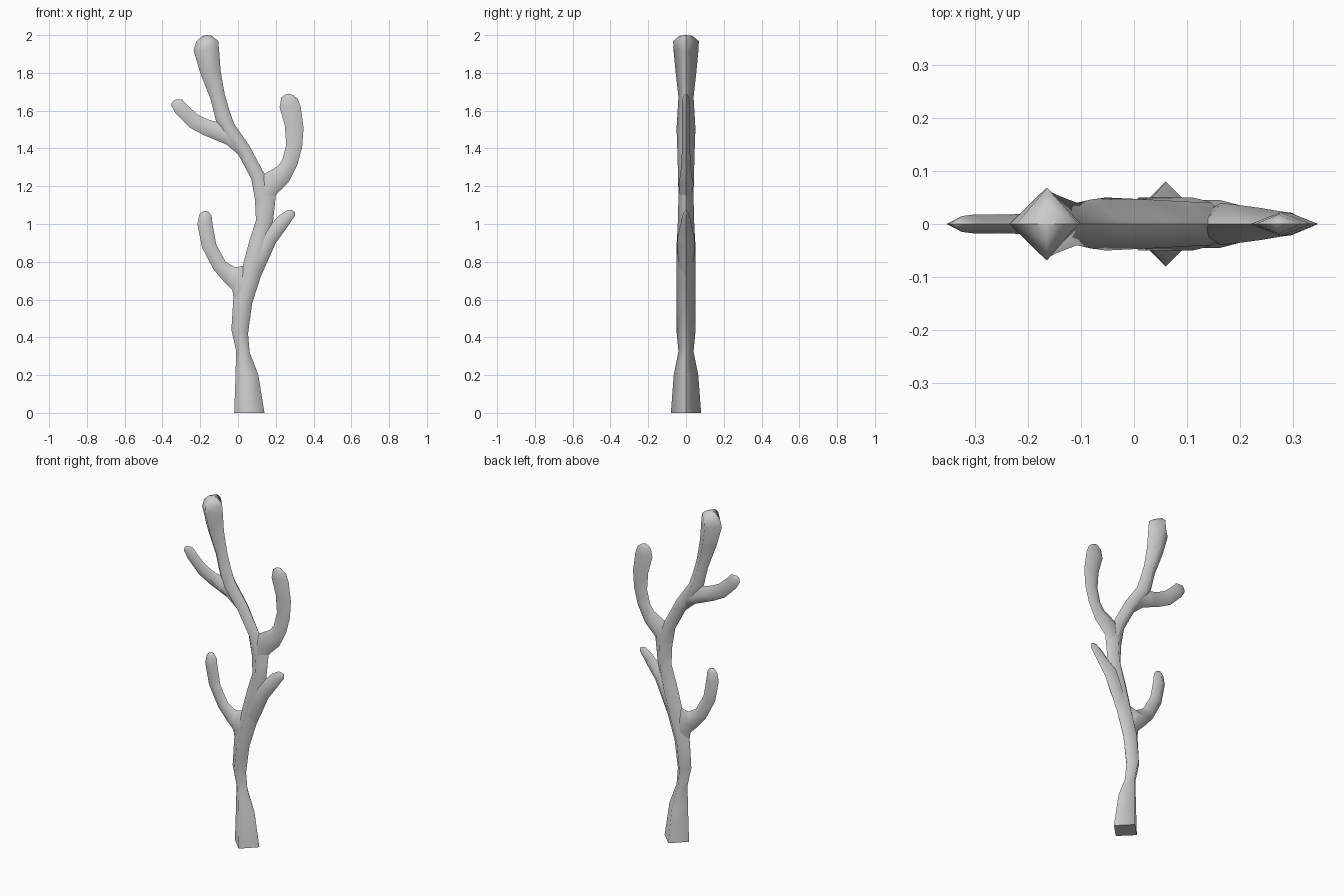
import bpy, bmesh
from mathutils import Vector


def limb(name, rings, tip):
    """Diamond-section limb. Each ring: left x,z, right x,z, half depth."""
    bm = bmesh.new()
    loops = []
    for xl, zl, xr, zr, d in rings:
        mx, mz = (xl + xr) / 2, (zl + zr) / 2
        pts = [(xl, 0, zl), (mx, -d, mz), (xr, 0, zr), (mx, d, mz)]
        loops.append([bm.verts.new(p) for p in pts])
    for a, b in zip(loops, loops[1:]):
        for i in range(4):
            j = (i + 1) % 4
            bm.faces.new((a[i], a[j], b[j], b[i]))
    bm.faces.new(loops[0])
    end = bm.verts.new((tip[0], 0, tip[1]))
    for i in range(4):
        bm.faces.new((loops[-1][i], loops[-1][(i + 1) % 4], end))
    bmesh.ops.recalc_face_normals(bm, faces=bm.faces)
    # smooth front and back halves, crease along the side seam and root cap
    root = set(loops[0])
    for f in bm.faces:
        f.smooth = True
    for e in bm.edges:
        seam = all(abs(v.co.y) < 1e-6 for v in e.verts)
        e.smooth = not (seam or all(v in root for v in e.verts))
    mesh = bpy.data.meshes.new(name)
    bm.to_mesh(mesh)
    bm.free()
    ob = bpy.data.objects.new(name, mesh)
    bpy.context.collection.objects.link(ob)
    return ob


# main stem, base to top knob
limb("trunk", [
    (-.02, 0, .14, 0, .08),
    (-.013, .2, .108, .2, .065),
    (-.01, .33, .062, .32, .04),
    (-.035, .44, .053, .42, .05),
    (-.025, .60, .075, .58, .05),
    (.025, .78, .12, .72, .05),
    (.06, .91, .16, .86, .05),
    (.095, 1.02, .185, 1.01, .043),
    (.09, 1.13, .20, 1.15, .04),
    (.07, 1.24, .14, 1.265, .042),
    (0, 1.37, .06, 1.415, .046),
    (-.085, 1.48, -.02, 1.53, .05),
    (-.118, 1.55, -.045, 1.60, .046),
    (-.145, 1.66, -.07, 1.685, .04),
    (-.20, 1.80, -.092, 1.81, .055),
    (-.235, 1.92, -.10, 1.92, .066),
    (-.222, 1.965, -.105, 1.97, .068),
    (-.19, 1.995, -.14, 1.997, .035),
], (-.165, 2.0))

# lower left branch
limb("lower_left_branch", [
    (-.022, .60, .06, .70, .03),
    (-.03, .65, .03, .78, .042),
    (-.07, .69, -.015, .77, .036),
    (-.13, .76, -.065, .80, .03),
    (-.19, .875, -.115, .89, .027),
    (-.215, 1.0, -.135, 1.0, .027),
    (-.205, 1.05, -.14, 1.045, .022),
    (-.188, 1.066, -.155, 1.064, .01),
], (-.17, 1.07))

# lower right branch
limb("lower_right_branch", [
    (.06, .80, .12, .72, .035),
    (.09, .88, .16, .81, .045),
    (.125, .97, .20, .90, .045),
    (.185, 1.01, .255, .975, .03),
    (.22, 1.047, .285, 1.02, .022),
    (.265, 1.075, .30, 1.04, .014),
    (.288, 1.073, .302, 1.055, .007),
], (.299, 1.066))

# upper right branch
limb("upper_right_branch", [
    (.10, 1.17, .19, 1.10, .03),
    (.13, 1.26, .20, 1.155, .04),
    (.21, 1.305, .27, 1.225, .03),
    (.235, 1.34, .315, 1.315, .024),
    (.255, 1.42, .34, 1.41, .021),
    (.248, 1.52, .347, 1.51, .02),
    (.22, 1.62, .332, 1.62, .022),
    (.23, 1.67, .315, 1.665, .018),
    (.25, 1.685, .29, 1.683, .009),
], (.27, 1.69))

# upper left branch
limb("upper_left_branch", [
    (.01, 1.36, -.04, 1.50, .03),
    (-.06, 1.42, -.105, 1.54, .04),
    (-.12, 1.445, -.145, 1.548, .03),
    (-.18, 1.47, -.175, 1.56, .02),
    (-.255, 1.51, -.215, 1.58, .018),
    (-.33, 1.585, -.27, 1.63, .018),
    (-.353, 1.625, -.295, 1.658, .015),
    (-.35, 1.645, -.318, 1.66, .008),
], (-.337, 1.657))
